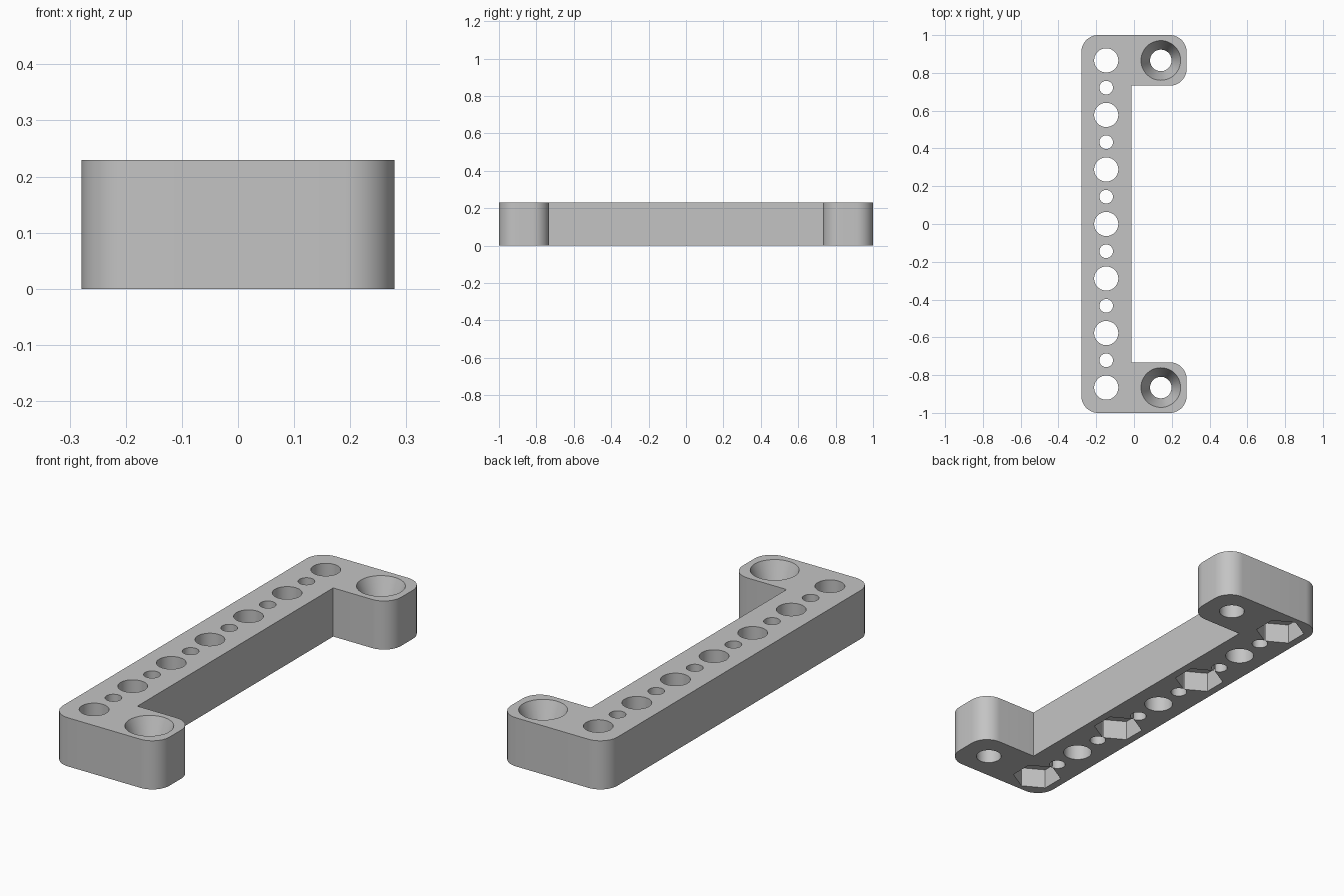
import bpy
import bmesh
from math import cos, sin, pi, radians
from mathutils import Matrix

if "Cube" in bpy.data.objects:
    bpy.data.objects.remove(bpy.data.objects["Cube"], do_unlink=True)

HEIGHT = 0.23
HALF_X, HALF_Y = 0.279, 1.0
INNER_X, INNER_Y = -0.014, 0.732
CORNER = 0.09
HOLE_X, SCREW_X = -0.147, 0.142
END_Y = 0.866
PITCH = END_Y / 3

grey = bpy.data.materials.new("plain grey")
grey.use_nodes = True
grey.diffuse_color = (0.55, 0.55, 0.55, 1)
grey.node_tree.nodes["Principled BSDF"].inputs["Base Color"].default_value = (0.55, 0.55, 0.55, 1)


def make_object(name, bm):
    bmesh.ops.recalc_face_normals(bm, faces=bm.faces)
    mesh = bpy.data.meshes.new(name)
    bm.to_mesh(mesh)
    bm.free()
    mesh.materials.append(grey)
    obj = bpy.data.objects.new(name, mesh)
    bpy.context.collection.objects.link(obj)
    return obj


def arc(x, y, start, steps=12):
    """Quarter round corner, counter-clockwise from the start angle."""
    angles = [start + pi / 2 * i / steps for i in range(steps + 1)]
    return [(x + CORNER * cos(a), y + CORNER * sin(a)) for a in angles]


def add_prism(bm, x, y, radius, low, high, sides=48, turn=0, top_radius=None):
    place = Matrix.Translation((x, y, (low + high) / 2)) @ Matrix.Rotation(turn, 4, "Z")
    bmesh.ops.create_cone(bm, cap_ends=True, segments=sides, radius1=radius,
                          radius2=radius if top_radius is None else top_radius,
                          depth=high - low, matrix=place)


def cut(target, bm, name):
    cutter = make_object(name, bm)
    cutter.hide_render = True
    mod = target.modifiers.new(name, "BOOLEAN")
    mod.operation = "DIFFERENCE"
    mod.solver = "EXACT"
    mod.object = cutter
    bpy.context.view_layer.objects.active = target
    bpy.ops.object.modifier_apply(modifier=name)
    bpy.data.objects.remove(cutter, do_unlink=True)


# Bracket body: C-shaped outline with rounded outer corners
cx, cy, arm_y = HALF_X - CORNER, HALF_Y - CORNER, INNER_Y + CORNER
outline = (arc(-cx, -cy, pi) + arc(cx, -cy, -pi / 2) + arc(cx, -arm_y, 0)
           + [(INNER_X, -INNER_Y), (INNER_X, INNER_Y)]
           + arc(cx, arm_y, -pi / 2) + arc(cx, cy, 0) + arc(-cx, cy, pi / 2))
bm = bmesh.new()
base = bm.faces.new([bm.verts.new((x, y, 0)) for x, y in outline])
new = bmesh.ops.extrude_face_region(bm, geom=[base])["geom"]
bmesh.ops.translate(bm, vec=(0, 0, HEIGHT),
                    verts=[v for v in new if isinstance(v, bmesh.types.BMVert)])
bracket = make_object("mounting_bracket", bm)

# Row of alternating large and small through holes, plus the screw holes
bm = bmesh.new()
for i in range(-6, 7):
    add_prism(bm, HOLE_X, i * PITCH / 2, 0.036 if i % 2 else 0.064, -0.1, HEIGHT + 0.1)
for side in (-1, 1):
    add_prism(bm, SCREW_X, side * END_Y, 0.057, -0.1, HEIGHT + 0.1)
cut(bracket, bm, "through_holes")

# Tapered screw head seats, continuing the taper a little above the top
bm = bmesh.new()
for side in (-1, 1):
    add_prism(bm, SCREW_X, side * END_Y, 0.057, 0.11, HEIGHT + 0.03, top_radius=0.117)
cut(bracket, bm, "screw_head_seats")

# Hexagonal nut pockets underneath every other large hole
bm = bmesh.new()
for i in (-3, -1, 1, 3):
    # A corner of each pocket points along the bar
    add_prism(bm, HOLE_X, i * PITCH, 0.11, -0.1, 0.095, sides=6)
cut(bracket, bm, "nut_pockets")

bpy.ops.object.select_all(action="DESELECT")
bracket.select_set(True)
bpy.context.view_layer.objects.active = bracket
bpy.ops.object.shade_smooth_by_angle(angle=radians(18))
